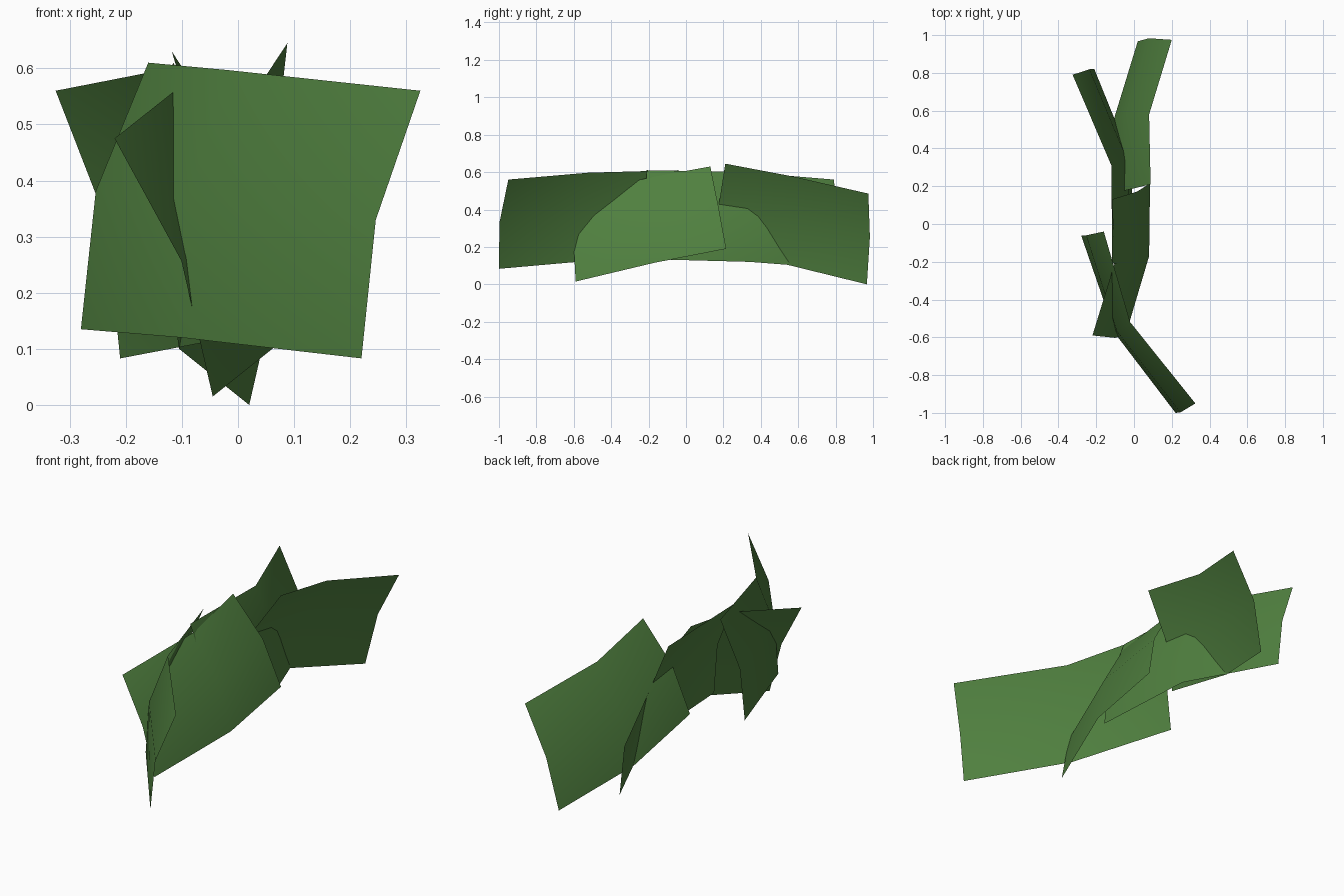
import bpy
from mathutils import Vector

if "Cube" in bpy.data.objects:
    bpy.data.objects.remove(bpy.data.objects["Cube"])

green = bpy.data.materials.new("leaf green")
green.diffuse_color = (0.08, 0.216, 0.05, 1)
green.use_nodes = True
green.node_tree.nodes["Principled BSDF"].inputs["Base Color"].default_value = green.diffuse_color


def leaf_card(name, top, bottom, bulge):
    """Bent open sheet: top and bottom edges with a middle row pushed out sideways."""
    top = [Vector(p) for p in top]
    bottom = [Vector(p) for p in bottom]
    middle = []
    for i, (t, b) in enumerate(zip(top, bottom)):
        along = top[min(i + 1, 2)] - top[max(i - 1, 0)]
        normal = along.cross(t - b).normalized()
        if normal.x < 0:
            normal = -normal
        middle.append((t + b) / 2 + normal * bulge)
    verts = bottom + middle + top
    faces = [(r * 3 + c, r * 3 + c + 1, r * 3 + c + 4, r * 3 + c + 3)
             for r in range(2) for c in range(2)]
    mesh = bpy.data.meshes.new(name)
    mesh.from_pydata(verts, [], faces)
    mesh.polygons.foreach_set("use_smooth", [True] * len(faces))
    mesh.materials.append(green)
    obj = bpy.data.objects.new(name, mesh)
    bpy.context.collection.objects.link(obj)


# Two upright sheets, curving away from each other
leaf_card("front_leaf_card",
          [(0.325, -0.95, 0.56), (-0.02, -0.52, 0.597), (-0.16, -0.04, 0.61)],
          [(0.22, -1.0, 0.083), (-0.10, -0.58, 0.12), (-0.28, -0.06, 0.135)], -0.036)
leaf_card("back_leaf_card",
          [(-0.115, -0.21, 0.61), (-0.12, 0.31, 0.60), (-0.325, 0.79, 0.56)],
          [(0.0, -0.22, 0.135), (-0.015, 0.34, 0.12), (-0.21, 0.82, 0.083)], 0.036)

# Two sheets leaning over sideways
leaf_card("rear_leaning_leaf_card",
          [(0.088, 0.21, 0.645), (0.08, 0.58, 0.575), (0.20, 0.975, 0.485)],
          [(-0.12, 0.14, 0.20), (-0.105, 0.56, 0.10), (0.02, 0.967, 0.0)], -0.036)
leaf_card("front_leaning_leaf_card",
          [(-0.22, -0.59, 0.475), (-0.10, -0.20, 0.57), (-0.118, 0.13, 0.63)],
          [(-0.045, -0.59, 0.015), (0.08, -0.17, 0.115), (0.085, 0.215, 0.19)], 0.036)
